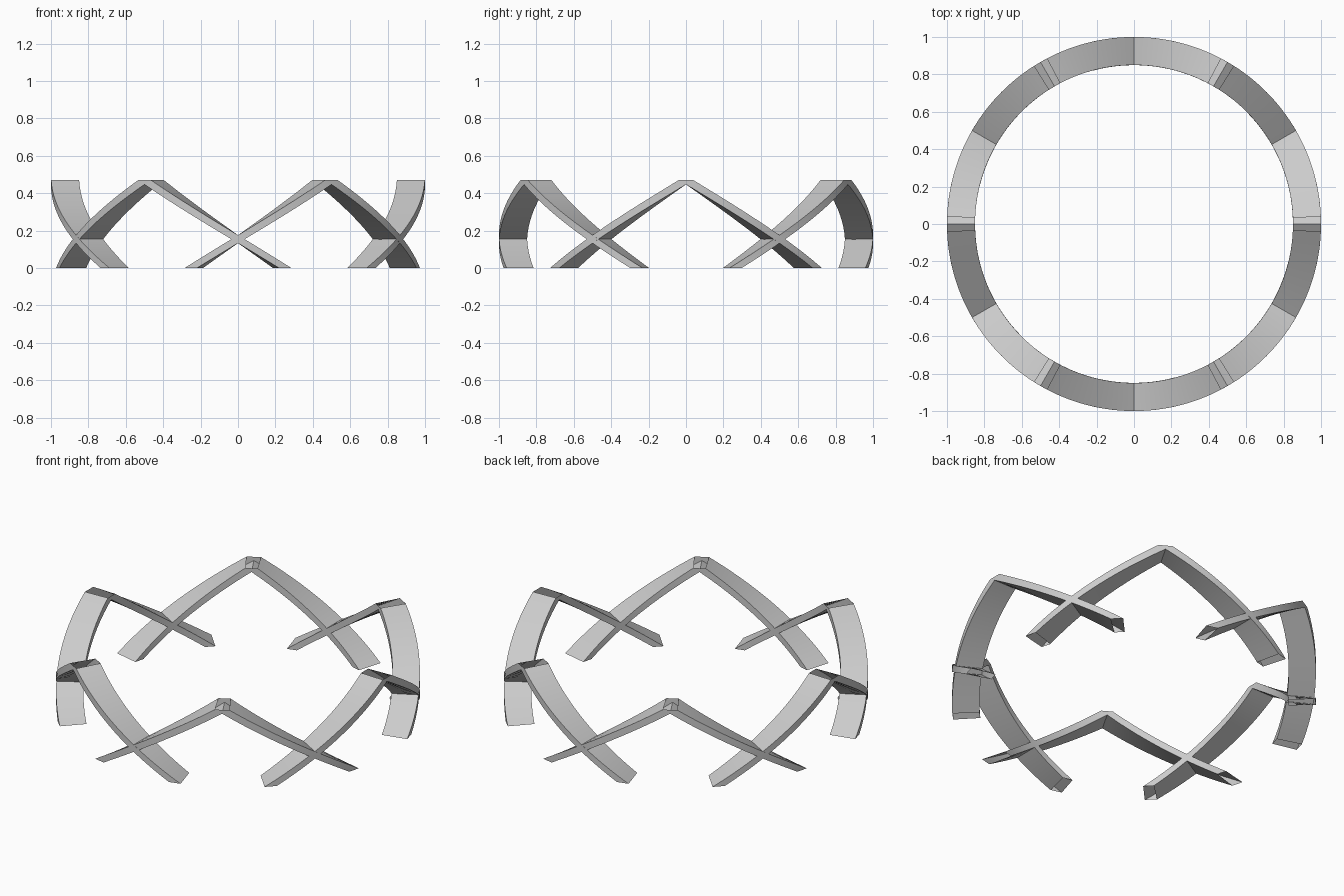
import bpy
import bmesh
from math import radians, cos, sin

cube = bpy.data.objects.get("Cube")
if cube:
    bpy.data.objects.remove(cube, do_unlink=True)

OUTER, INNER = 1.0, 0.85
TOP_Z, UNDER_Z = 0.47, 0.447           # trimmed peak, underside apex
TOP_START, TOP_END = 2.25, 46.6        # upper edge, degrees from the peak
UNDER_END = 42.7                       # lower edge, degrees from the peak
STEPS = 24

grey = bpy.data.materials.new("warm_free_grey")
grey.name = "mid_grey"
grey.use_nodes = True
colour = (0.6, 0.6, 0.6, 1)
grey.diffuse_color = colour
grey.node_tree.nodes["Principled BSDF"].inputs["Base Color"].default_value = colour


def polar(radius, degrees, z):
    a = radians(degrees)
    return (radius * cos(a), radius * sin(a), z)


def section(bm, centre, side, s):
    """Four corners of the bar, s = 0 at the peak and 1 at the foot."""
    top = centre + side * (TOP_START + (TOP_END - TOP_START) * s)
    under = centre + side * UNDER_END * s
    zt, zu = TOP_Z * (1 - s), UNDER_Z * (1 - s)
    corners = [(OUTER, top, zt), (OUTER, under, zu), (INNER, under, zu), (INNER, top, zt)]
    return [bm.verts.new(polar(*c)) for c in corners]


def arch(name, centre):
    """Curved chevron with an open trimmed peak and open feet."""
    bm = bmesh.new()
    right = [section(bm, centre, -1, i / STEPS) for i in range(STEPS, -1, -1)]
    left = [section(bm, centre, 1, i / STEPS) for i in range(STEPS + 1)]
    for leg in (right, left):
        for a, b in zip(leg, leg[1:]):
            for i in range(4):
                j = (i + 1) % 4
                bm.faces.new((a[i], a[j], b[j], b[i]))
    # Triangular walls joining the two legs at the peak
    a, b = right[-1], left[0]
    bm.faces.new((a[0], a[1], b[0]))
    bm.faces.new((a[2], a[3], b[3]))
    bmesh.ops.remove_doubles(bm, verts=bm.verts[:], dist=0.0001)
    mesh = bpy.data.meshes.new(name)
    bm.to_mesh(mesh)
    bm.free()
    mesh.materials.append(grey)
    obj = bpy.data.objects.new(name, mesh)
    bpy.context.collection.objects.link(obj)
    return obj


# Six crossing arches around the ring
bpy.ops.object.select_all(action="DESELECT")
for k in range(6):
    obj = arch(f"ring_arch_{k + 1}", 60 * k)
    obj.select_set(True)
    bpy.context.view_layer.objects.active = obj
bpy.ops.object.shade_smooth_by_angle(angle=radians(30))
